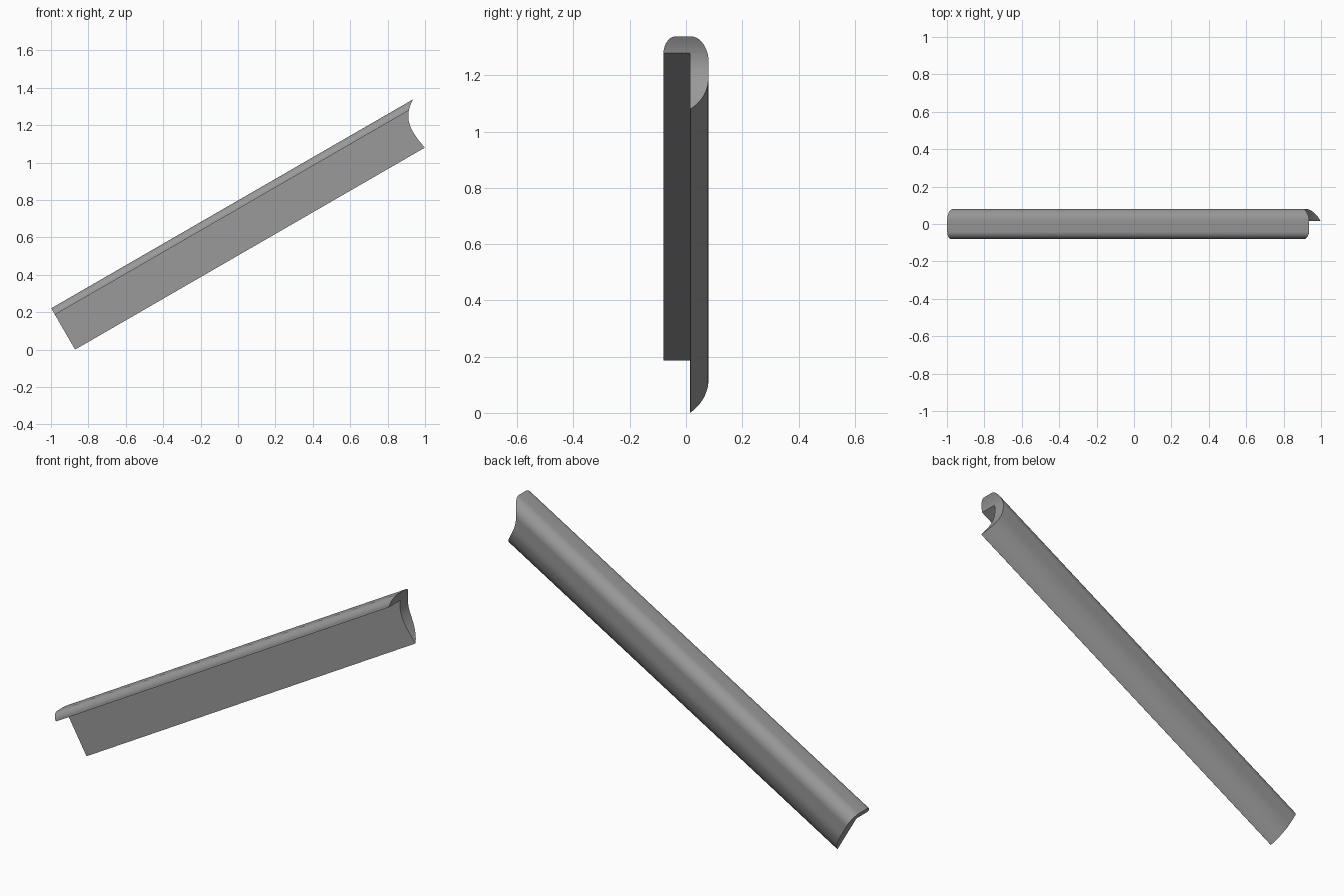
import bpy, bmesh, math
from mathutils import Vector, Matrix, geometry

if "Cube" in bpy.data.objects:
    bpy.data.objects.remove(bpy.data.objects["Cube"])

START, TOP, DEPTH = -0.755, 0.692, 0.255   # lower end, top height and depth in the tilted frame


def arc(cy, cz, r, a0, a1, steps):
    """Points on an arc, angles in degrees."""
    return [(cy + r * math.cos(math.radians(a0 + (a1 - a0) * i / steps)),
             cz + r * math.sin(math.radians(a0 + (a1 - a0) * i / steps)))
            for i in range(steps + 1)]


# Rail cross-section (y, height below top): front lip, rounded top, curved back, flat front
profile = [(0.015, -0.04)]
profile += arc(-0.04, -0.04, 0.04, 180, 90, 10)
profile += arc(0.02, -0.06, 0.06, 90, 0, 12)
profile += arc(-0.095, -0.118, 0.175, 0, -51, 12)
profile.append((0.015, -DEPTH))

# Scooped upper end: (height, distance along rail)
scoop = geometry.interpolate_bezier(
    Vector((0, 1.479)), Vector((-0.055, 1.39)),
    Vector((-0.12, 1.378)), Vector((-DEPTH, 1.404)), 19)


def scoop_at(n):
    for a, b in zip(scoop, scoop[1:]):
        if n >= b.x:
            return a.y + (b.y - a.y) * (n - a.x) / (b.x - a.x)
    return scoop[-1].y


# Straight prism, sliced at the scoop heights so its end can be curved
bm = bmesh.new()
face = bm.faces.new([bm.verts.new((START, y, n)) for y, n in profile])
ext = bmesh.ops.extrude_face_region(bm, geom=[face], use_keep_orig=True)
for v in ext["geom"]:
    if isinstance(v, bmesh.types.BMVert):
        v.co.x = 1.4
for p in scoop[1:-1]:
    bmesh.ops.bisect_plane(bm, geom=bm.verts[:] + bm.edges[:] + bm.faces[:], dist=1e-5,
                           plane_co=(0, 0, p.x), plane_no=(0, 0, 1))
for v in bm.verts:
    if v.co.x > 1:
        v.co.x = scoop_at(v.co.z)

# Tilt the rail up to the right by 30 degrees
bmesh.ops.recalc_face_normals(bm, faces=bm.faces[:])
bm.transform(Matrix.Rotation(math.radians(-30), 4, 'Y') @ Matrix.Translation((0, 0, TOP)))
low = min(v.co.z for v in bm.verts)
mid = (min(v.co.x for v in bm.verts) + max(v.co.x for v in bm.verts)) / 2
bm.transform(Matrix.Translation((-mid, 0, -low)))

mesh = bpy.data.meshes.new("sloped_rail")
bm.to_mesh(mesh)
bm.free()
rail = bpy.data.objects.new("sloped_rail", mesh)
bpy.context.collection.objects.link(rail)

grey = bpy.data.materials.new("mid_grey")
grey.diffuse_color = (0.32, 0.32, 0.32, 1)
grey.use_nodes = True
grey.node_tree.nodes["Principled BSDF"].inputs["Base Color"].default_value = grey.diffuse_color
mesh.materials.append(grey)

bpy.context.view_layer.objects.active = rail
rail.select_set(True)
bpy.ops.object.shade_smooth_by_angle(angle=math.radians(30))
